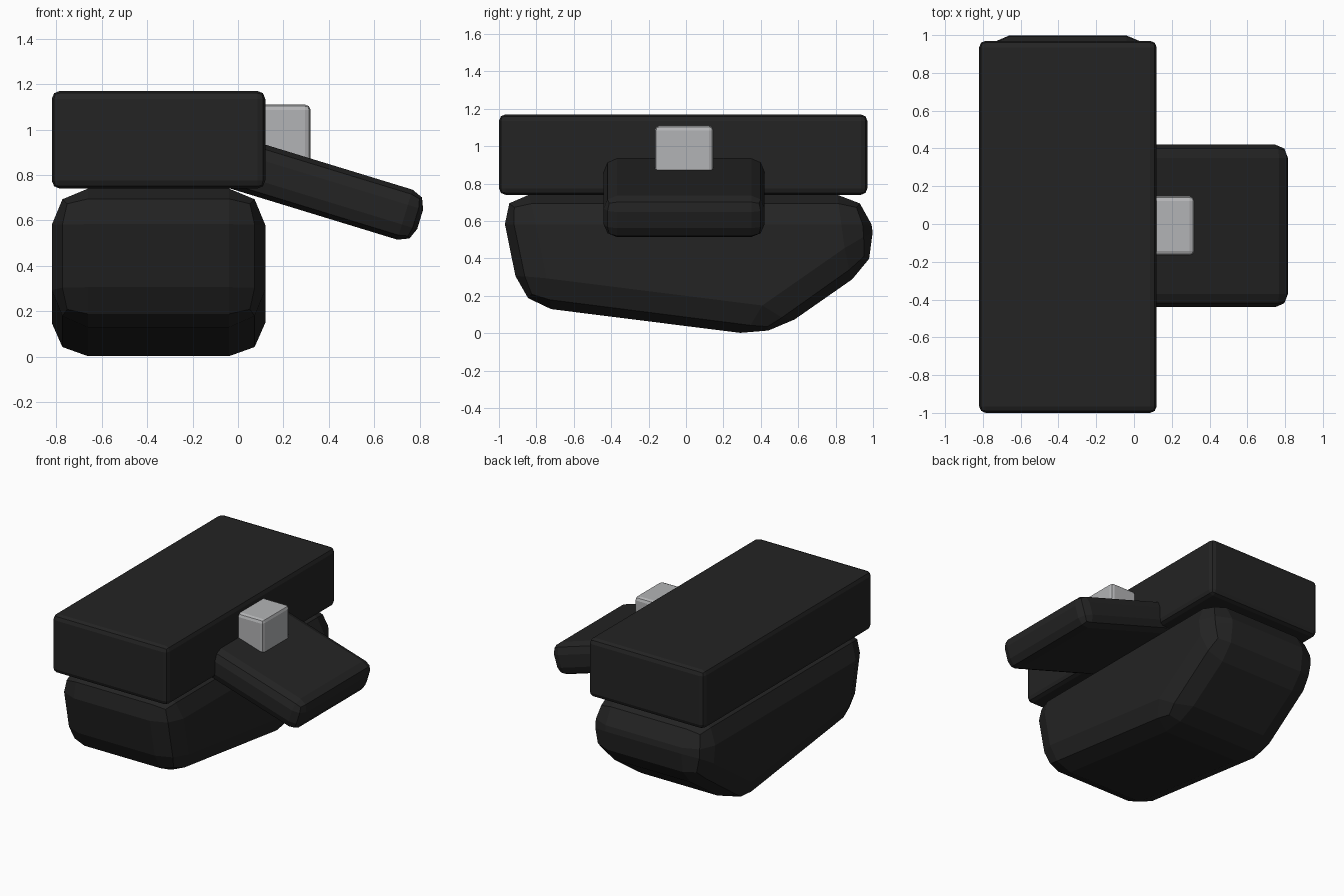
import bpy, bmesh, math
from mathutils import Matrix

if "Cube" in bpy.data.objects:
    bpy.data.objects.remove(bpy.data.objects["Cube"])


def material(name, rgb):
    m = bpy.data.materials.new(name)
    m.diffuse_color = (*rgb, 1)
    m.use_nodes = True
    m.node_tree.nodes["Principled BSDF"].inputs["Base Color"].default_value = m.diffuse_color
    return m


BLACK = material("matte black", (0.017, 0.017, 0.017))
GREY = material("light grey", (0.45, 0.455, 0.465))


def prism(name, profile, x0, x1, bevel, mat):
    """Extrude a (y, z) profile from x0 to x1 and round every edge."""
    bm = bmesh.new()
    face = bm.faces.new([bm.verts.new((x0, y, z)) for y, z in profile])
    ext = bmesh.ops.extrude_face_region(bm, geom=[face])
    verts = [v for v in ext["geom"] if isinstance(v, bmesh.types.BMVert)]
    bmesh.ops.translate(bm, verts=verts, vec=(x1 - x0, 0, 0))
    bmesh.ops.recalc_face_normals(bm, faces=bm.faces)
    mesh = bpy.data.meshes.new(name)
    bm.to_mesh(mesh)
    bm.free()
    mesh.materials.append(mat)
    ob = bpy.data.objects.new(name, mesh)
    bpy.context.collection.objects.link(ob)
    mod = ob.modifiers.new("rounded edges", 'BEVEL')
    mod.width = bevel
    mod.segments = 2
    mod.limit_method = 'NONE'
    return ob


def box(name, x, y, z, bevel, mat):
    profile = [(y[0], z[0]), (y[1], z[0]), (y[1], z[1]), (y[0], z[1])]
    return prism(name, profile, x[0], x[1], bevel, mat)


# Upper slab
box("upper_slab", (-0.82, 0.12), (-1.0, 0.97), (0.74, 1.17), 0.035, BLACK)

# Lower housing with slanted ends and a sloping underside
prism("lower_housing",
      [(-1.0, 0.74), (-0.88, 0.149), (0.449, -0.018), (1.02, 0.38), (0.97, 0.74)],
      -0.82, 0.12, 0.16, BLACK)

# Side flap, sloping down and outwards
flap = box("side_flap", (-0.48, 0.48), (-0.44, 0.42), (-0.115, 0.115), 0.07, BLACK)
flap.matrix_world = Matrix.Translation((0.343, 0, 0.745)) @ Matrix.Rotation(math.radians(17), 4, 'Y')

# Small grey block above the flap
box("grey_block", (0.02, 0.32), (-0.167, 0.147), (0.8, 1.11), 0.025, GREY)
